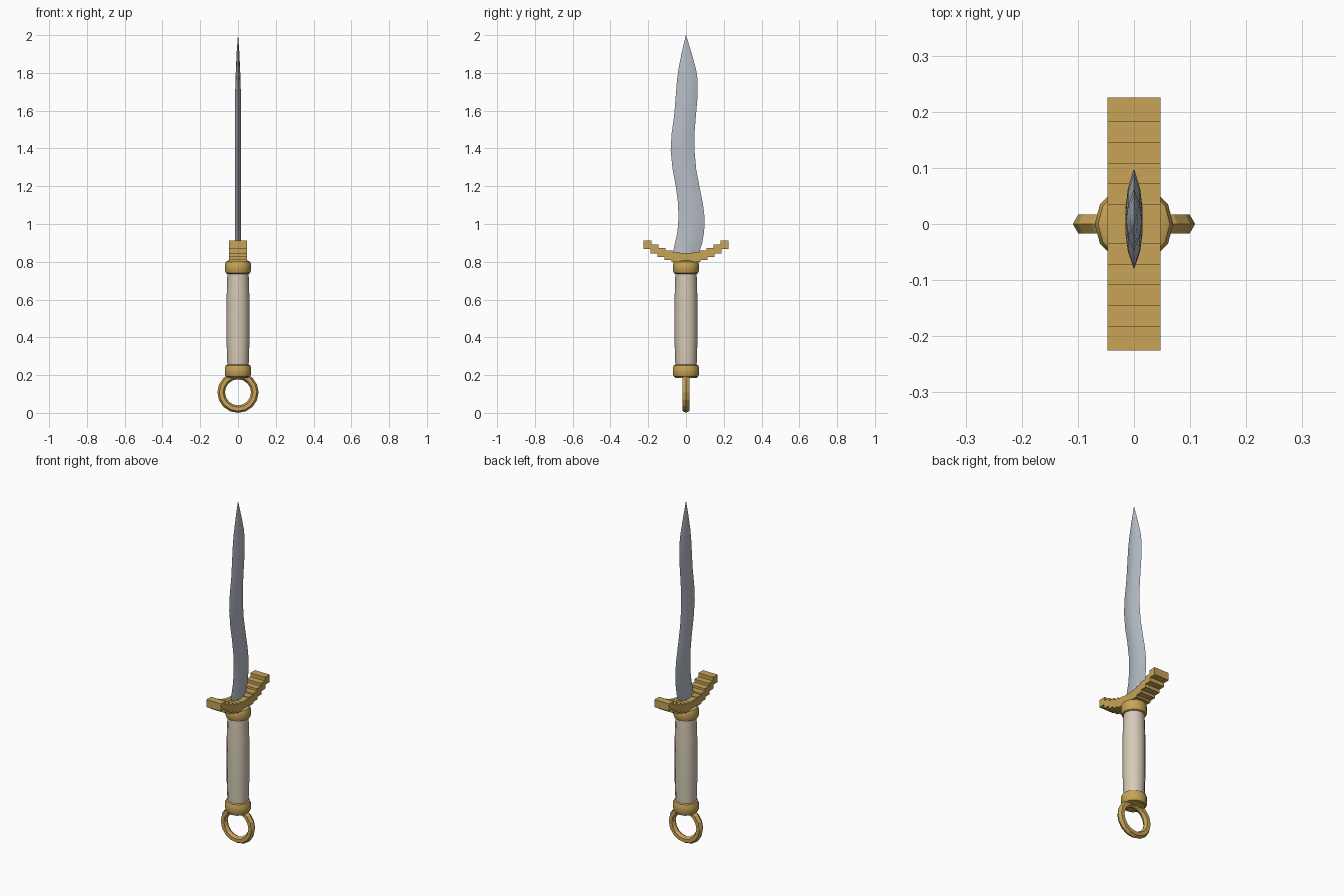
import bpy, bmesh, math
from mathutils import Matrix

cube = bpy.data.objects.get("Cube")
if cube:
    bpy.data.objects.remove(cube, do_unlink=True)


def material(name, rgb):
    m = bpy.data.materials.new(name)
    m.use_nodes = True
    m.diffuse_color = (*rgb, 1)
    m.node_tree.nodes["Principled BSDF"].inputs["Base Color"].default_value = (*rgb, 1)
    return m


steel = material("steel", (0.47, 0.51, 0.56))
gold = material("gold", (0.57, 0.37, 0.095))
bone = material("bone", (0.66, 0.59, 0.47))


def finish(bm, name, mat, angle=None):
    bmesh.ops.recalc_face_normals(bm, faces=bm.faces)
    mesh = bpy.data.meshes.new(name)
    bm.to_mesh(mesh)
    bm.free()
    mesh.materials.append(mat)
    obj = bpy.data.objects.new(name, mesh)
    bpy.context.collection.objects.link(obj)
    if angle:
        bpy.ops.object.select_all(action="DESELECT")
        obj.select_set(True)
        bpy.context.view_layer.objects.active = obj
        bpy.ops.object.shade_smooth_by_angle(angle=math.radians(angle))
    return obj


def loft(name, rings, mat, angle=None, closed=False):
    """Skin a list of point rings, capping the ends unless closed."""
    bm = bmesh.new()
    rows = [[bm.verts.new(p) for p in ring] for ring in rings]
    n = len(rows[0])
    pairs = list(zip(rows, rows[1:]))
    if closed:
        pairs.append((rows[-1], rows[0]))
    else:
        bm.faces.new(rows[0])
        bm.faces.new(rows[-1])
    for a, b in pairs:
        for i in range(n):
            j = (i + 1) % n
            bm.faces.new((a[i], a[j], b[j], b[i]))
    return finish(bm, name, mat, angle)


def turned(name, profile, mat, sides=12, angle=None):
    """Turn a (radius, z) profile round the z axis."""
    turns = [i * math.tau / sides for i in range(sides)]
    return loft(name, [[(r * math.cos(t), r * math.sin(t), z) for t in turns]
                       for r, z in profile], mat, angle)


# Wavy blade: height, back edge, front edge, half thickness
sections = [
    (0.82, -0.077, 0.060, 0.015), (0.90, -0.058, 0.086, 0.015),
    (0.96, -0.045, 0.096, 0.015), (1.03, -0.040, 0.099, 0.015),
    (1.11, -0.042, 0.089, 0.015), (1.20, -0.054, 0.071, 0.015),
    (1.29, -0.071, 0.054, 0.015), (1.39, -0.081, 0.045, 0.015),
    (1.48, -0.076, 0.045, 0.015), (1.58, -0.062, 0.053, 0.015),
    (1.68, -0.054, 0.062, 0.015), (1.76, -0.048, 0.062, 0.014),
    (1.82, -0.040, 0.053, 0.011), (1.91, -0.022, 0.028, 0.007),
    (1.998, -0.001, 0.001, 0.0005)]
lens = [(0, -1), (0.72, -0.5), (1, 0), (0.72, 0.5),
        (0, 1), (-0.72, 0.5), (-1, 0), (-0.72, -0.5)]
loft("blade", [[(u * t, (lo + hi) / 2 + v * (hi - lo) / 2, z) for u, v in lens]
               for z, lo, hi, t in sections], steel, 30)

# Stepped crossguard, blocks rising along a curve towards both ends
bm = bmesh.new()
for side in (-1, 1):
    for i in range(6):
        y = 0.0185 + 0.037 * i
        top = 0.847 + 1.57 * y * y
        height = 0.056 - 0.06 * y
        bmesh.ops.create_cube(bm, size=1, matrix=Matrix.Translation(
            (0, side * y, top - height / 2)) @ Matrix.Diagonal((0.095, 0.043, height, 1)))
finish(bm, "crossguard", gold)

# Grip and its two collars
turned("grip", [(0.056, 0.24), (0.060, 0.36), (0.061, 0.50),
                (0.060, 0.62), (0.056, 0.75)], bone, angle=35)
for name, z in (("upper_collar", 0.77), ("lower_collar", 0.222)):
    turned(name, [(0.052, z - 0.036), (0.064, z - 0.030), (0.070, z - 0.014),
                  (0.070, z + 0.014), (0.064, z + 0.030), (0.052, z + 0.036)],
           gold, angle=35)
turned("collar_lip", [(0.058, 0.186), (0.060, 0.20)], gold)

# Pommel ring standing across the grip
rings = []
for i in range(16):
    a = i * math.tau / 16
    ring = []
    for j in range(6):
        b = j * math.tau / 6
        r = 0.089 + 0.02 * math.cos(b)
        ring.append((r * math.cos(a), 0.02 * math.sin(b), 0.109 + r * math.sin(a)))
    rings.append(ring)
loft("pommel_ring", rings, gold, closed=True)
